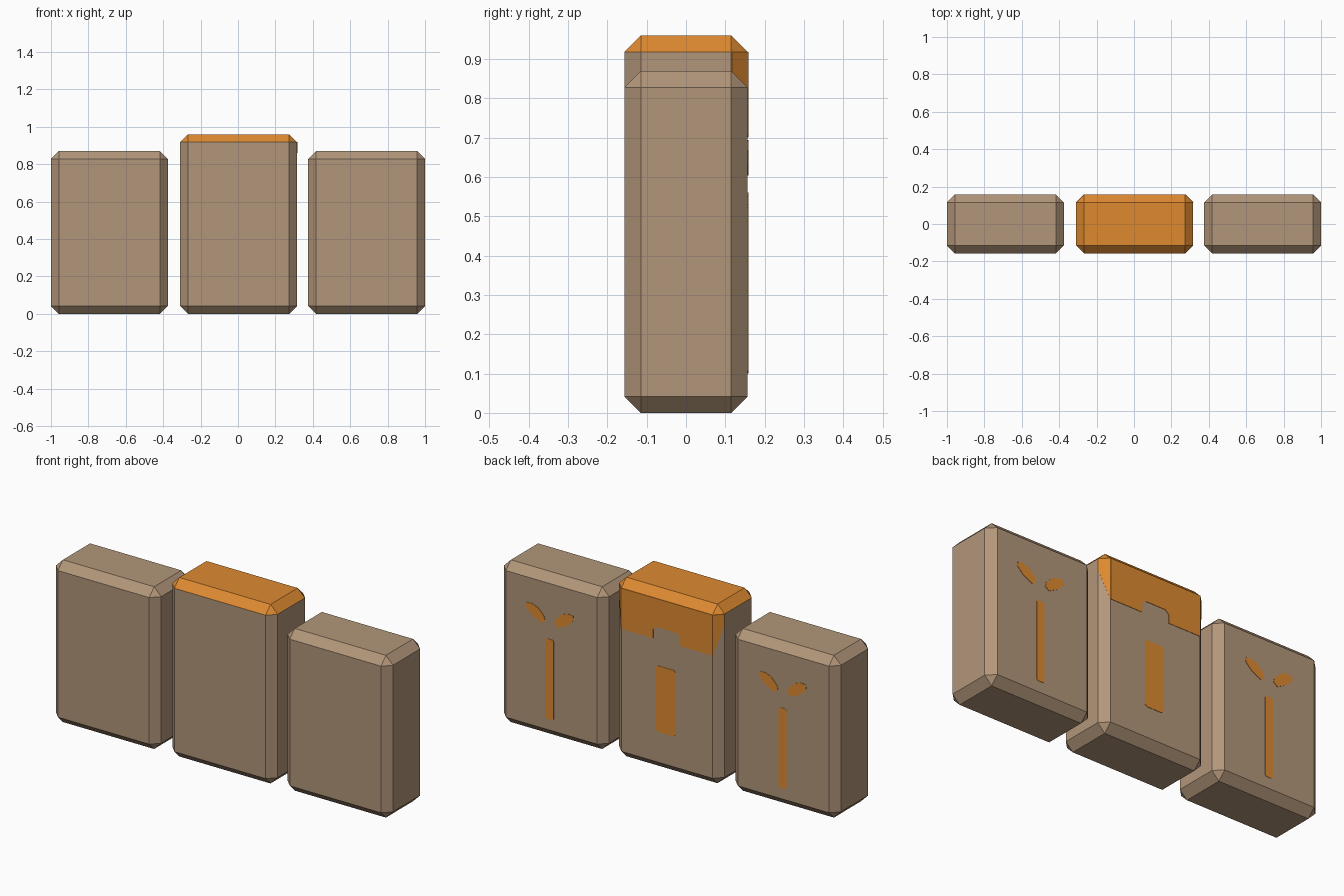
import bpy, bmesh
from mathutils import Vector

if "Cube" in bpy.data.objects:
    bpy.data.objects.remove(bpy.data.objects["Cube"])

C = 0.042           # chamfer width
HX, HY = 0.3125, 0.157
MID = 0.003         # centre of the middle block
T = 0.002           # thickness of painted plates


def material(name, rgb):
    m = bpy.data.materials.new(name)
    m.diffuse_color = (*rgb, 1)
    m.use_nodes = True
    m.node_tree.nodes["Principled BSDF"].inputs["Base Color"].default_value = m.diffuse_color
    return m


TAN = material("tan stone", (0.445, 0.305, 0.195))
ORANGE = material("orange paint", (0.73, 0.254, 0.03))


def finish(bm, name, mats):
    me = bpy.data.meshes.new(name)
    bm.to_mesh(me)
    bm.free()
    for m in mats:
        me.materials.append(m)
    ob = bpy.data.objects.new(name, me)
    bpy.context.collection.objects.link(ob)
    return ob


def block(name, cx, height, painted_top=False):
    """Chamfered slab, optionally with its top and upper chamfers painted."""
    bm = bmesh.new()
    bmesh.ops.create_cube(bm, size=1)
    for v in bm.verts:
        v.co = Vector((cx + v.co.x * 2 * HX, v.co.y * 2 * HY, (v.co.z + 0.5) * height))
    bmesh.ops.bevel(bm, geom=bm.edges[:], offset=C, offset_type='OFFSET',
                    segments=1, profile=0.5, affect='EDGES')
    if painted_top:
        for f in bm.faces:
            f.material_index = int(f.calc_center_median().z > height - C)
    finish(bm, name, [TAN, ORANGE])


def plate(name, points, normal):
    """Thin painted plate lying on a surface."""
    n = Vector(normal).normalized() * T
    bm = bmesh.new()
    f = bm.faces.new([bm.verts.new(Vector(p)) for p in points])
    ext = bmesh.ops.extrude_face_region(bm, geom=[f])
    bmesh.ops.translate(bm, vec=n,
                        verts=[g for g in ext["geom"] if isinstance(g, bmesh.types.BMVert)])
    bmesh.ops.recalc_face_normals(bm, faces=bm.faces[:])
    finish(bm, name, [ORANGE])


def back_plate(name, cx, outline):
    plate(name, [(cx + x, HY, z) for x, z in outline], (0, 1, 0))


def strip(x, z0, z1, c):
    """Upright rectangle with clipped corners."""
    return [(-x + c, z0), (x - c, z0), (x, z0 + c), (x, z1 - c),
            (x - c, z1), (-x + c, z1), (-x, z1 - c), (-x, z0 + c)]


# Three slabs
block("left_block", -0.6875, 0.87)
block("middle_block", MID, 0.96, True)
block("right_block", 0.6875, 0.87)

# Slanted eyes and nose stripe on the back of the outer slabs
EYE = [(0.028, 0.622), (0.034, 0.645), (0.07, 0.681), (0.105, 0.694),
       (0.138, 0.692), (0.141, 0.668), (0.105, 0.632), (0.05, 0.604)]
for side, cx in (("left", -0.684), ("right", 0.697)):
    back_plate(side + "_nose", cx, strip(0.023, 0.10, 0.53, 0.007))
    for s, e in ((-1, "outer_eye"), (1, "inner_eye")):
        back_plate(side + "_" + e, cx, [(s * x, z) for x, z in EYE])

# Nose stripe and notched cap on the back of the middle slab
back_plate("middle_nose", 0.009, strip(0.057, 0.205, 0.56, 0.01))
w, top, low = HX - C, 0.96 - C, 0.70
back_plate("middle_cap", MID, [
    (-w, top), (-w, low), (-0.08, low), (-0.08, 0.745), (-0.06, 0.765),
    (0.06, 0.765), (0.08, 0.75), (0.08, low), (w, low), (w, top)])

# Cap sides tapering up over the rear corner chamfers
for s, side in ((-1, "left"), (1, "right")):
    inner, outer = MID + s * w, MID + s * HX
    plate(side + "_cap_side", [
        (inner, HY, low), (outer, HY - C, 0.86), (outer, HY - C, top), (inner, HY, top)],
        (s, 1, 0))
